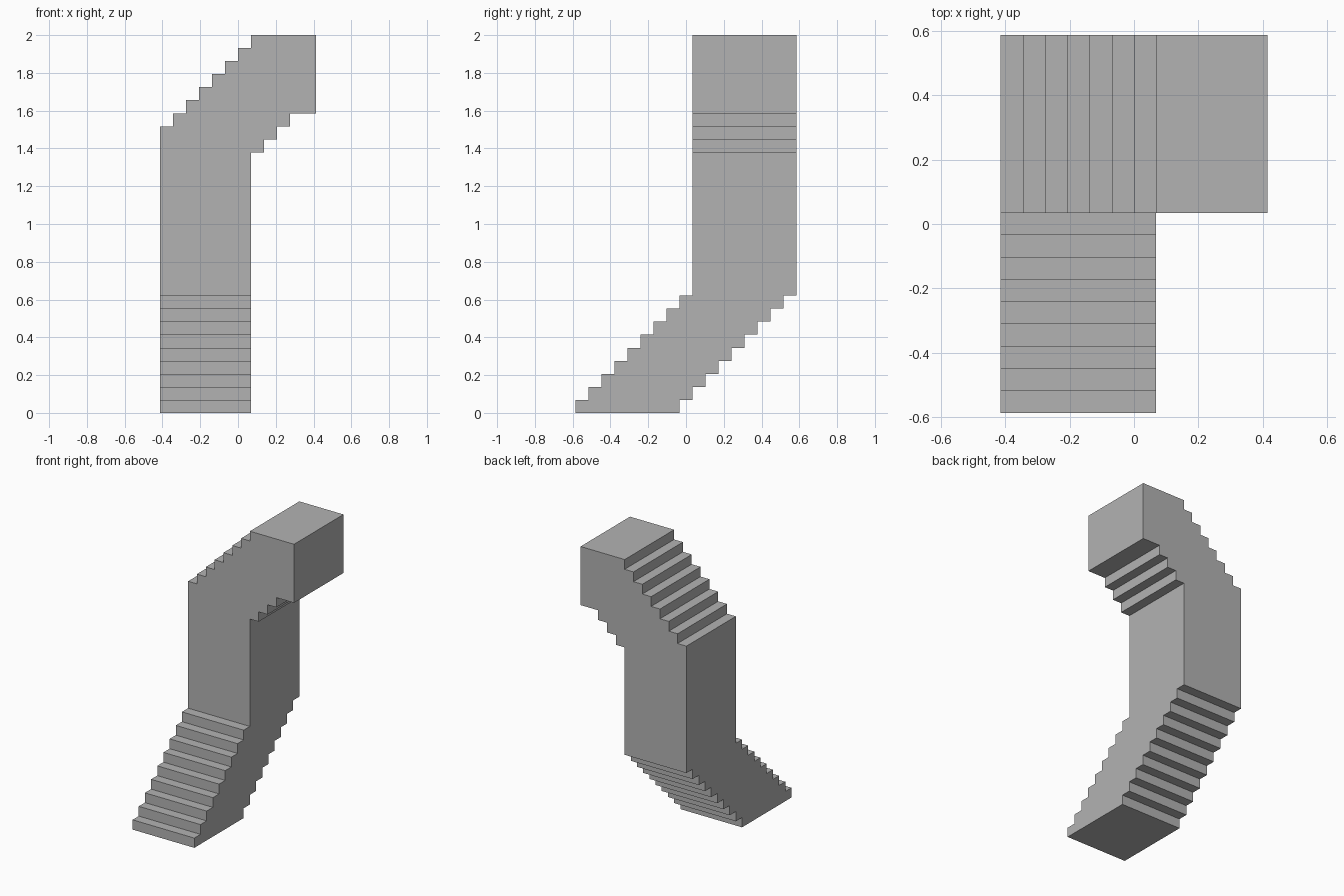
import bpy
import bmesh
from mathutils import Vector

cube = bpy.data.objects.get("Cube")
if cube:
    bpy.data.objects.remove(cube, do_unlink=True)

U = 2 / 29          # one stair step
SEAM = 15           # height, in steps, where the two profiles join

grey = bpy.data.materials.new("plain grey")
grey.use_nodes = True
grey.diffuse_color = (0.45, 0.45, 0.45, 1)
grey.node_tree.nodes["Principled BSDF"].inputs["Base Color"].default_value = grey.diffuse_color


def stairs(start, height, count):
    """Corner points of a staircase that rises first, then runs."""
    points = []
    for i in range(count):
        points += [(start + i, height + i + 1), (start + i + 1, height + i + 1)]
    return points


def extrude_profile(bm, profile, place, offset):
    """Fill a profile and sweep it straight along offset."""
    face = bm.faces.new([bm.verts.new(place(a, b)) for a, b in profile])
    swept = bmesh.ops.extrude_face_region(bm, geom=[face], use_keep_orig=True)
    moved = [v for v in swept["geom"] if isinstance(v, bmesh.types.BMVert)]
    bmesh.ops.translate(bm, verts=moved, vec=Vector(offset))


bm = bmesh.new()

# Lower flight, stepping backward, up to the middle of the column
front_edge = [(-8.5, 0)] + stairs(-8.5, 0, 9)
back_edge = [(-0.5, 0)] + stairs(-0.5, 0, 9)
lower = front_edge + [(0.5, SEAM), (8.5, SEAM)] + back_edge[::-1]
extrude_profile(bm, lower, lambda y, z: (-6, y, z), (7, 0, 0))

# Upper flight, stepping sideways, with the block at the top
outer_edge = [(-6, SEAM), (-6, 22)]
for i in range(7):
    outer_edge += [(-5 + i, 22 + i), (-5 + i, 23 + i)]
inner_edge = [(1, SEAM), (1, 20)]
for i in range(3):
    inner_edge += [(2 + i, 20 + i), (2 + i, 21 + i)]
inner_edge += [(6, 23), (6, 29)]
extrude_profile(bm, outer_edge + inner_edge[::-1], lambda x, z: (x, 0.5, z), (0, 8, 0))

# Open the seam and weld both halves into one solid
caps = [f for f in bm.faces if all(abs(v.co.z - SEAM) < 0.01 for v in f.verts)]
bmesh.ops.delete(bm, geom=caps, context='FACES_ONLY')
bmesh.ops.remove_doubles(bm, verts=bm.verts[:], dist=0.001)
bmesh.ops.recalc_face_normals(bm, faces=bm.faces[:])
bmesh.ops.dissolve_limit(bm, angle_limit=0.01, verts=bm.verts[:], edges=bm.edges[:])
bmesh.ops.scale(bm, vec=(U, U, U), verts=bm.verts[:])

mesh = bpy.data.meshes.new("stepped_column")
bm.to_mesh(mesh)
bm.free()
mesh.materials.append(grey)
column = bpy.data.objects.new("stepped_column", mesh)
bpy.context.collection.objects.link(column)
